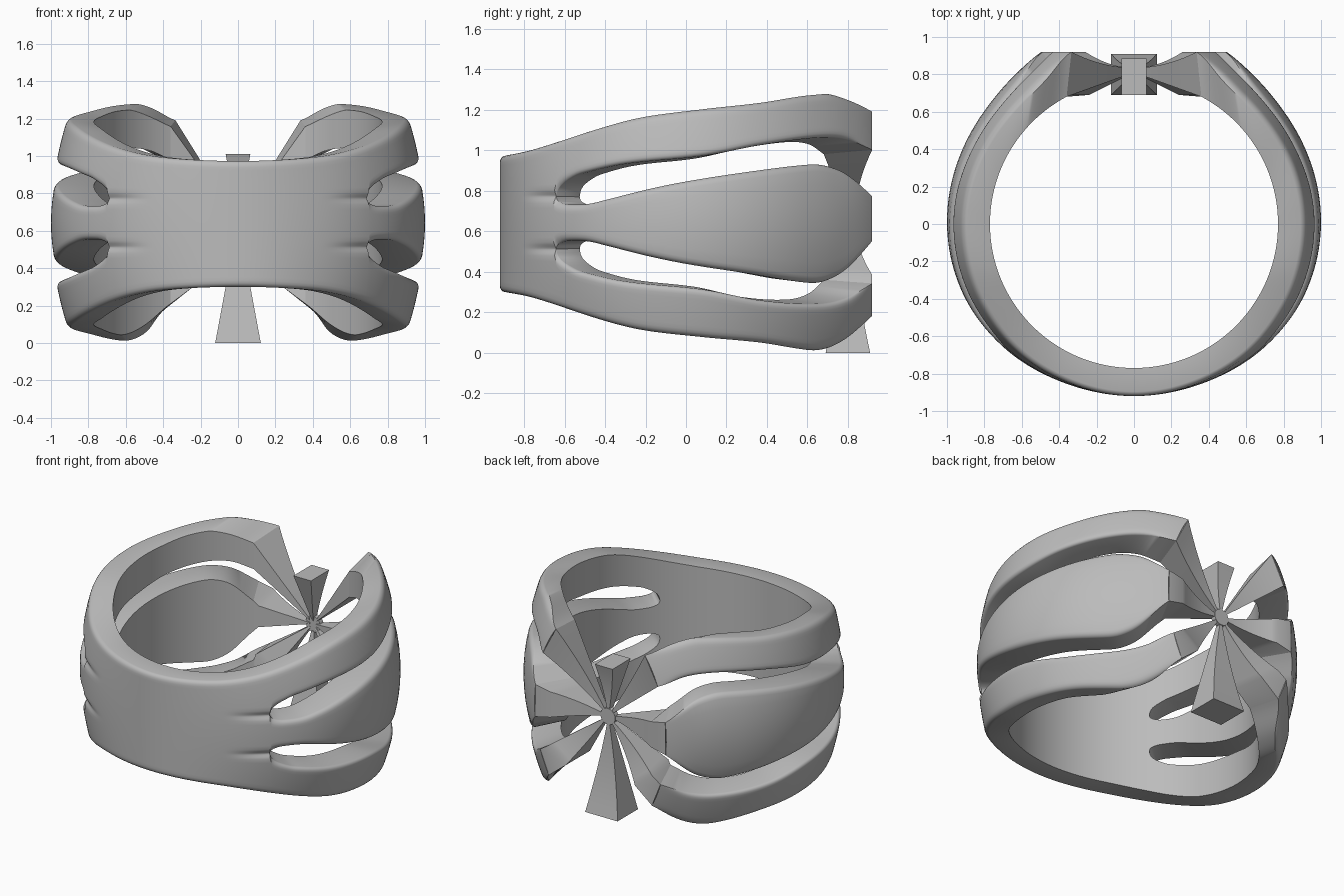
import bpy, bmesh, math
from mathutils import Vector

cube = bpy.data.objects.get("Cube")
if cube:
    bpy.data.objects.remove(cube)

metal = bpy.data.materials.new("grey_metal")
metal.use_nodes = True
colour = (0.5, 0.5, 0.5, 1)
metal.diffuse_color = colour
metal.node_tree.nodes["Principled BSDF"].inputs["Base Color"].default_value = colour

MID = 0.643          # height of the middle plane
HUB = Vector((0, 0.8, MID + .012))
BACK = .92           # flat plane across the back
SLOT_S = .309        # share of the half ring that stays solid


def curve(table, y):
    """Smooth interpolation through a short table, constant outside it."""
    if y <= table[0][0]:
        return table[0][1]
    if y >= table[-1][0]:
        return table[-1][1]
    i = max(k for k in range(len(table) - 1) if table[k][0] <= y)

    def slope(k):
        a, b = table[max(k - 1, 0)], table[min(k + 1, len(table) - 1)]
        return (b[1] - a[1]) / (b[0] - a[0])
    (x0, v0), (x1, v1) = table[i], table[i + 1]
    h = x1 - x0
    t = (y - x0) / h
    return ((1 + 2 * t) * (1 - t) ** 2 * v0 + t * (1 - t) ** 2 * h * slope(i)
            + t * t * (3 - 2 * t) * v1 + t * t * (t - 1) * h * slope(i + 1))


def ramp(a, b, v):
    t = min(max((v - a) / (b - a), 0), 1)
    return t * t * (3 - 2 * t)


# Outer radius from the front middle to the back end
RADIUS = [(-.15, .927), (0, .92), (.15, .927), (.31, .96), (.45, .988), (.6, 1), (.83, 1.002),
          (.92, 1.017), (1, 1.045)]


def outer(s, dz, drop=0):
    """Barrel-shaped outside of the ring, ending on the flat back plane."""
    barrel = (.28 - .06 * ramp(.7, 1, s)) * ramp(0, .4, s)
    r = curve(RADIUS, s) - barrel * dz * dz - drop
    a = s * math.acos(-BACK / (RADIUS[-1][1] - .22 * dz * dz))
    return Vector((r * math.sin(a), -r * math.cos(a), MID + dz))


def inner(s, dz):
    a = s * 2.655
    return Vector((.77 * math.sin(a), -.77 * math.cos(a), MID + dz * (1 - .06 * s)))


# Edge heights from the middle against depth y; strand ends differ above and below
SLOT_Y = outer(SLOT_S, 0).y
UPPER_RIM = [(-.92, .33), (-.8, .36), (-.5, .465), (-.3, .52), (0, .56), (.3, .592), (.5, .622),
             (.6, .632), (.68, .634), (.8, .602), (.92, .548)]
LOWER_RIM = [(-.92, .342), (-.8, .37), (-.5, .478), (-.3, .53), (0, .565), (.3, .592),
             (.5, .622), (.6, .63), (.7, .61), (.8, .56), (.92, .46)]
HIGH = [(SLOT_Y, .13), (-.65, .16), (-.635, .185), (-.6, .212), (-.54, .242), (-.33, .29),
        (.06, .33), (.36, .385)]
UPPER_LIP = HIGH + [(.65, .42), (.8, .41), (.92, .36)]
LOWER_LIP = HIGH + [(.65, .4), (.8, .37), (.92, .3)]
LOW = [(SLOT_Y, .13), (-.65, .112), (-.635, .1), (-.6, .09), (-.5, .092), (-.4, .115),
       (-.2, .165), (0, .205), (.3, .25)]
LEAF_TOP = LOW + [(.6, .285), (.7, .283), (.8, .245), (.92, .13)]
LEAF_BOTTOM = LOW + [(.6, .295), (.7, .29), (.8, .235), (.92, .09)]


def limits(kind, s):
    y = outer(s, 0).y
    if kind == "upper":
        return curve(UPPER_LIP, y), curve(UPPER_RIM, y)
    if kind == "lower":
        return -curve(LOWER_RIM, y), -curve(LOWER_LIP, y)
    return -curve(LEAF_BOTTOM, y), curve(LEAF_TOP, y)


ROUND = [(0, .024), (.003, .015), (.01, .007), (.02, .002), (.034, 0)]
WIDTH = ROUND[-1][0]
SPAN = 8


def section(kind, s):
    """Outer row and inner row of one strand, from its low to its high edge."""
    lo, hi = limits(kind, s)
    end = 1 - ramp(.9, 1, s)
    opened = ramp(SLOT_S - .01, SLOT_S + .04, s)
    fade = ramp(.19, SLOT_S, s)

    def slot_edge(d, r):
        # Soft crease ahead of the slot, rounded lip along it
        soft = .007 * fade * (1 + math.cos(math.pi * d / WIDTH))
        return (soft * (1 - opened) + r * opened) * end

    def rim_edge(d, r):
        return r * end
    at_lo = rim_edge if kind == "lower" else slot_edge
    at_hi = rim_edge if kind == "upper" else slot_edge
    a, b = lo + WIDTH, hi - WIDTH
    row = [(lo + d, at_lo(d, r)) for d, r in ROUND]
    row += [(a + (b - a) * i / SPAN, 0) for i in range(1, SPAN)]
    row += [(hi - d, at_hi(d, r)) for d, r in reversed(ROUND)]
    # The middle strand bulges a little more than the others
    bulge = .2 * ramp(.3, .6, s) * end if kind == "middle" else 0
    return [outer(s, z, r + bulge * z * z) for z, r in row], [inner(s, z) for z, r in row]


def finish(name, bm, angle=35, mirror=False):
    bmesh.ops.recalc_face_normals(bm, faces=bm.faces)
    mesh = bpy.data.meshes.new(name)
    bm.to_mesh(mesh)
    bm.free()
    mesh.materials.append(metal)
    ob = bpy.data.objects.new(name, mesh)
    bpy.context.collection.objects.link(ob)
    if mirror:
        mod = ob.modifiers.new("mirror", "MIRROR")
        mod.use_clip = True
        mod.merge_threshold = .0005
    bpy.ops.object.select_all(action="DESELECT")
    ob.select_set(True)
    bpy.context.view_layer.objects.active = ob
    bpy.ops.object.shade_smooth_by_angle(angle=math.radians(angle))


# Ring band: one solid at the front that splits into three strands
stations = [i / 100 for i in range(101) if abs(i / 100 - SLOT_S) > .004]
stations = sorted(stations + [SLOT_S + d for d in (0, .0008, .002, .0035, .006)])
bm = bmesh.new()
for kind in ("upper", "middle", "lower"):
    rings = []
    for s in stations:
        out, inn = section(kind, s)
        rings.append([bm.verts.new(p) for p in out + inn[::-1]])
    n = len(rings[0])
    for s, ring, following in zip(stations[1:], rings, rings[1:]):
        for j in range(n):
            high_wall, low_wall = j == n // 2 - 1, j == n - 1
            joined = (high_wall and kind != "upper") or (low_wall and kind != "lower")
            if joined and s <= SLOT_S:
                continue
            k = (j + 1) % n
            bm.faces.new((ring[j], ring[k], following[k], following[j]))
    bm.faces.new(rings[-1])
bmesh.ops.remove_doubles(bm, verts=bm.verts, dist=.0003)
finish("ring_band", bm, mirror=True)


def spoke(name, corners, root=None, mirror=False):
    """Tapering spoke to the hub from four corners (two outside, two inside)."""
    bm = bmesh.new()
    rings = [[bm.verts.new(p) for p in root]] if root else []
    for k in range(11):
        t = 1 - .93 * k / 10
        ring = []
        for i, p in enumerate(corners):
            q = HUB + (p - HUB) * t
            q.y = .835 + (p.y - .835) * t * t if i < 2 else .81 + (p.y - .81) * t
            ring.append(bm.verts.new(q))
        rings.append(ring)
    for a, b in zip(rings, rings[1:]):
        for j in range(4):
            bm.faces.new((a[j], a[j - 1], b[j - 1], b[j]))
    bm.faces.new(rings[0])
    bm.faces.new(rings[-1])
    finish(name, bm, 25, mirror)


def strand_end(kind):
    out, inn = section(kind, 1)
    return [out[0], out[-1], inn[-1], inn[0]]


# Spokes running on from the strand ends; two kinds first continue along the flat back
spoke("upper_spokes", strand_end("upper"), mirror=True)
spoke("middle_spokes", [Vector((.38, BACK, .578)), Vector((.38, BACK, .752)),
                        Vector((.33, .69, .735)), Vector((.33, .69, .59))],
      strand_end("middle"), True)
spoke("lower_spokes", [Vector((.26, BACK, .285)), Vector((.39, BACK, .385)),
                       Vector((.35, .69, .4)), Vector((.24, .69, .3))],
      strand_end("lower"), True)

# Free spokes above and below the hub
for name, z, w, y in (("top_spoke", 1.01, .066, .885), ("bottom_spoke", 0, .122, .91)):
    spoke(name, [Vector((-w, y, z)), Vector((w, y, z)),
                 Vector((w, .69, z)), Vector((-w, .69, z))])

# Hub disc where the spokes meet
bpy.ops.mesh.primitive_cylinder_add(vertices=24, radius=.055, depth=.035,
                                    location=(0, .823, HUB.z), rotation=(math.pi / 2, 0, 0))
hub = bpy.context.object
hub.name = "hub_disc"
hub.data.materials.append(metal)
bpy.ops.object.shade_smooth_by_angle(angle=math.radians(35))
